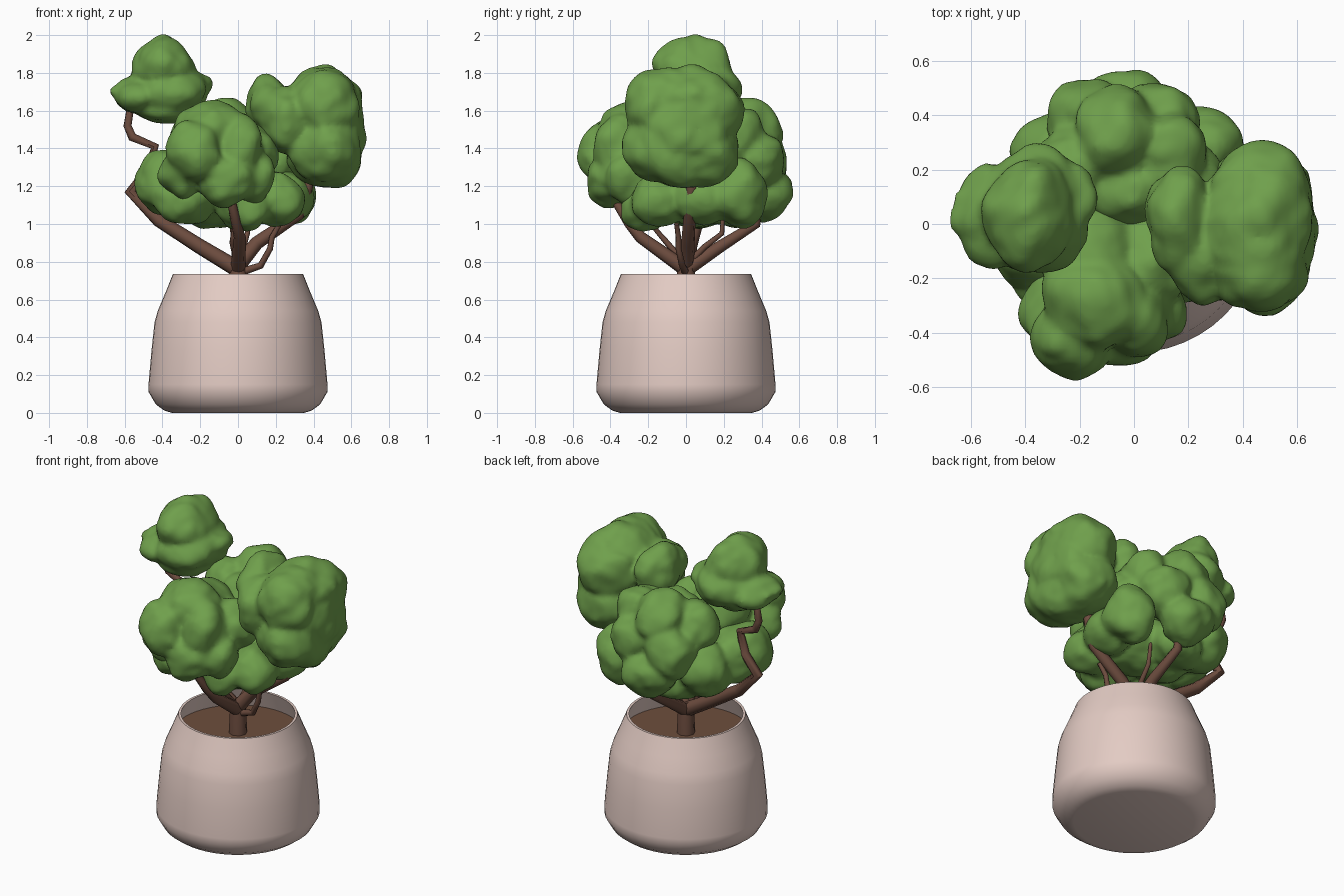
import bpy, bmesh, math
from mathutils import Vector, noise


def mat(name, rgb):
    m = bpy.data.materials.new(name)
    m.diffuse_color = (*rgb, 1)
    return m


GREEN = mat("leaf_green", (0.16, 0.35, 0.072))
BARK = mat("bark_brown", (0.155, 0.074, 0.05))
SOIL = mat("soil_brown", (0.155, 0.076, 0.046))
CLAY = mat("pale_pink_clay", (0.77, 0.60, 0.55))


def add(name, data, material):
    ob = bpy.data.objects.new(name, data)
    bpy.context.collection.objects.link(ob)
    data.materials.append(material)
    return ob


def activate(ob):
    bpy.ops.object.select_all(action='DESELECT')
    ob.select_set(True)
    bpy.context.view_layer.objects.active = ob


def lathe(name, profile, material, n=48):
    bm = bmesh.new()
    vs = [bm.verts.new((r, 0, z)) for r, z in profile]
    es = [bm.edges.new(p) for p in zip(vs, vs[1:])]
    bmesh.ops.spin(bm, geom=vs + es, cent=(0, 0, 0), axis=(0, 0, 1),
                   angle=2 * math.pi, steps=n)
    bmesh.ops.remove_doubles(bm, verts=bm.verts, dist=1e-4)
    bmesh.ops.recalc_face_normals(bm, faces=bm.faces)
    me = bpy.data.meshes.new(name)
    bm.to_mesh(me)
    bm.free()
    ob = add(name, me, material)
    activate(ob)
    bpy.ops.object.shade_smooth_by_angle(angle=math.radians(50))
    return ob


# pot with thin wall, and the soil inside
lathe("pot", [(0, 0), (0.35, 0), (0.39, 0.012), (0.435, 0.045), (0.473, 0.11),
              (0.474, 0.15), (0.458, 0.33), (0.442, 0.48), (0.425, 0.54),
              (0.387, 0.63), (0.345, 0.735), (0.330, 0.735), (0.370, 0.63),
              (0.385, 0.59), (0, 0.59)], CLAY)
lathe("soil", [(0, 0.615), (0.374, 0.615), (0.374, 0.60), (0, 0.60)], SOIL)


# branches: kinked tapering tubes, points are (x, y, z, radius)
def branch(name, pts):
    cu = bpy.data.curves.new(name, 'CURVE')
    cu.dimensions = '3D'
    cu.bevel_depth = 1
    cu.bevel_resolution = 2
    cu.use_fill_caps = True
    sp = cu.splines.new('POLY')
    sp.points.add(len(pts) - 1)
    for p, (x, y, z, r) in zip(sp.points, pts):
        p.co = (x, y, z, 1)
        p.radius = r
    ob = add(name, cu, BARK)
    activate(ob)
    bpy.ops.object.convert(target='MESH')
    bpy.ops.object.shade_smooth_by_angle(angle=math.radians(50))


branch("trunk", [(0, 0, 0.6, .054), (0, 0, 0.72, .05), (0, 0, 0.82, .042)])
branch("left_branch", [(0, 0, .76, .044), (-.2, .02, .88, .04), (-.42, .06, 1.02, .036),
                       (-.57, .09, 1.17, .032), (-.48, .09, 1.28, .027),
                       (-.44, .08, 1.41, .024), (-.56, .1, 1.46, .024),
                       (-.585, .1, 1.52, .022), (-.57, .1, 1.61, .02), (-.5, .08, 1.7, .018)])
branch("right_branch", [(0, 0, .78, .042), (.1, .01, .90, .036), (.32, .02, 1.05, .032),
                        (.37, .03, 1.2, .028), (.38, .02, 1.35, .02)])
branch("front_branch", [(0, 0, .76, .04), (.01, -.24, .93, .032), (-.01, -.3, 1.0, .026),
                        (-.03, -.36, 1.10, .024), (-.05, -.38, 1.25, .018)])
branch("back_branch", [(0, 0, .76, .04), (0, .18, .88, .032), (-.02, .37, 1.0, .026),
                       (-.02, .4, 1.2, .02)])
branch("thin_right_twig", [(0, 0, .74, .022), (.12, -.02, .78, .018), (.17, -.04, .87, .016),
                           (.18, -.04, .93, .015), (.22, -.05, 1.0, .013)])
branch("thin_front_twig", [(0, 0, .78, .02), (-.03, -.1, .9, .016), (-.02, -.16, .97, .014),
                           (.03, -.14, 1.1, .01)])
branch("thin_back_twig", [(0, 0, .78, .02), (.03, .1, .88, .016), (.05, .19, .95, .014),
                          (.04, .2, 1.1, .01)])


# foliage: lumpy ellipsoids (x, y, z, rx, ry, rz) fused into one clump
def clump(name, blobs):
    bm = bmesh.new()
    for x, y, z, a, b, c in blobs:
        new = bmesh.ops.create_icosphere(bm, subdivisions=4, radius=1)["verts"]
        for v in new:
            d = v.co.copy()
            p = Vector((x + d.x * a, y + d.y * b, z + d.z * c))
            k = 0.03 * noise.noise(p * 7) + 0.02 * abs(noise.noise(p * 10)) - 0.005
            v.co = p + d * k
    me = bpy.data.meshes.new(name)
    bm.to_mesh(me)
    bm.free()
    ob = add(name, me, GREEN)
    rm = ob.modifiers.new("fuse", 'REMESH')
    rm.mode = 'VOXEL'
    rm.voxel_size = 0.016
    rm.use_smooth_shade = True
    sm = ob.modifiers.new("soften", 'SMOOTH')
    sm.iterations = 3
    activate(ob)
    for m in ("fuse", "soften"):
        bpy.ops.object.modifier_apply(modifier=m)
    bpy.ops.object.shade_smooth()


clump("top_left_foliage", [(-.39, .03, 1.83, .165, .21, .16),
                           (-.36, .05, 1.70, .20, .24, .14),
                           (-.52, .03, 1.68, .14, .19, .09),
                           (-.6, .04, 1.70, .09, .10, .035),
                           (-.22, .1, 1.73, .08, .12, .05),
                           (-.38, .02, 1.62, .17, .16, .09)])
clump("right_foliage", [(.45, -.02, 1.66, .20, .26, .18),
                        (.45, -.15, 1.62, .19, .18, .19),
                        (.46, .12, 1.60, .19, .18, .2),
                        (.46, -.14, 1.41, .19, .19, .19),
                        (.46, .10, 1.38, .19, .19, .18),
                        (.46, -.02, 1.35, .2, .24, .15),
                        (.16, .03, 1.63, .125, .19, .155),
                        (.28, -.1, 1.55, .17, .2, .18),
                        (.57, .0, 1.5, .11, .22, .22)])
clump("front_foliage", [(-.22, -.4, 1.38, .15, .16, .18),
                        (-.14, -.28, 1.49, .19, .19, .16),
                        (.0, -.34, 1.4, .14, .16, .17),
                        (-.06, -.38, 1.24, .17, .15, .15),
                        (-.30, -.32, 1.27, .12, .14, .14),
                        (.07, -.30, 1.25, .12, .14, .15),
                        (-.16, -.12, 1.42, .18, .18, .18),
                        (.06, -.14, 1.38, .15, .17, .16)])
clump("back_foliage", [(-.06, .32, 1.49, .18, .18, .16),
                       (-.16, .38, 1.33, .16, .16, .17),
                       (.08, .37, 1.34, .17, .15, .17),
                       (-.04, .42, 1.17, .17, .15, .15),
                       (.12, .26, 1.46, .15, .17, .16),
                       (-.2, .22, 1.43, .16, .17, .16),
                       (-.02, .15, 1.42, .18, .15, .17),
                       (.2, .14, 1.36, .13, .17, .16)])
clump("lower_foliage", [(-.38, -.02, 1.22, .155, .22, .17),
                        (-.28, -.2, 1.13, .16, .16, .13),
                        (-.3, .24, 1.19, .15, .17, .17),
                        (.26, .28, 1.17, .15, .15, .18),
                        (.25, .08, 1.14, .14, .18, .14),
                        (.2, -.14, 1.13, .15, .16, .14),
                        (.04, .02, 1.15, .2, .22, .17),
                        (-.14, .06, 1.12, .18, .2, .14),
                        (.04, -.2, 1.10, .16, .15, .13),
                        (-.1, .25, 1.1, .16, .16, .13)])
